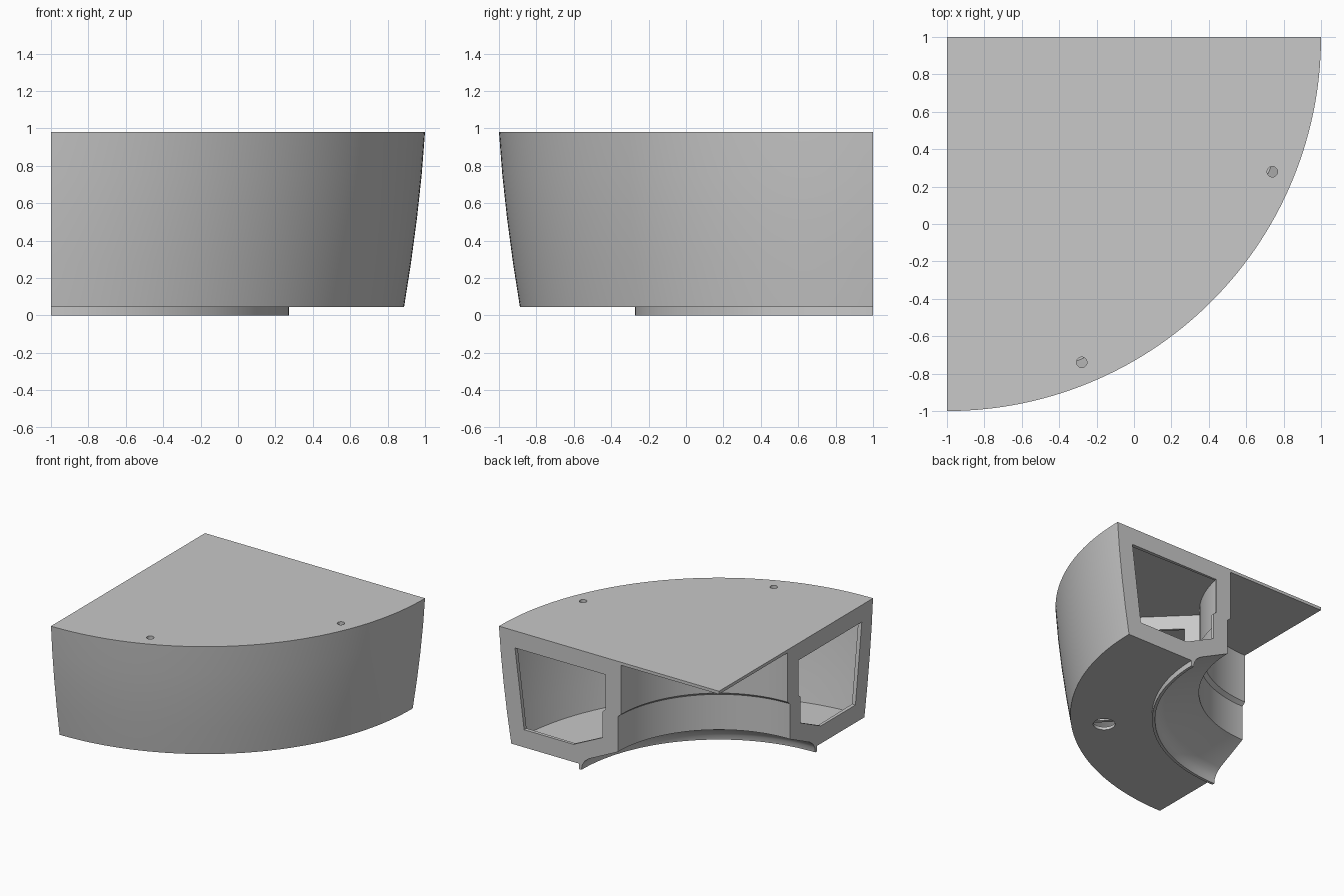
import bpy, bmesh
from math import radians, sin, cos, pi

if "Cube" in bpy.data.objects:
    bpy.data.objects.remove(bpy.data.objects["Cube"], do_unlink=True)

AXIS_X, AXIS_Y = -1.0, 1.0   # corner that the quarter ring turns about


def place(r, deg, z):
    a = radians(deg)
    return (AXIS_X + r * cos(a), AXIS_Y - r * sin(a), z)


def add_object(name, bm):
    bmesh.ops.recalc_face_normals(bm, faces=bm.faces)
    mesh = bpy.data.meshes.new(name)
    bm.to_mesh(mesh)
    bm.free()
    obj = bpy.data.objects.new(name, mesh)
    bpy.context.collection.objects.link(obj)
    return obj


def sweep(name, profile, start, end, steps):
    """Solid made by turning a closed (radius, height) profile about the corner."""
    bm = bmesh.new()
    rings = [[bm.verts.new(place(r, start + (end - start) * i / steps, z))
              for r, z in profile] for i in range(steps + 1)]
    n = len(profile)
    for a, b in zip(rings, rings[1:]):
        for j in range(n):
            k = (j + 1) % n
            if profile[j][0] or profile[k][0]:
                bm.faces.new((a[j], a[k], b[k], b[j]))
    bm.faces.new(rings[0])
    bm.faces.new(rings[-1])
    bmesh.ops.remove_doubles(bm, verts=bm.verts, dist=1e-5)
    return add_object(name, bm)


def drill(name, r, deg, radius, low, high):
    bm = bmesh.new()
    bmesh.ops.create_cone(bm, cap_ends=True, segments=32, radius1=radius,
                          radius2=radius, depth=high - low)
    bmesh.ops.translate(bm, verts=bm.verts, vec=place(r, deg, (low + high) / 2))
    return add_object(name, bm)


def cut(target, cutter):
    mod = target.modifiers.new("cut", 'BOOLEAN')
    mod.operation = 'DIFFERENCE'
    mod.solver = 'EXACT'
    mod.object = cutter
    bpy.context.view_layer.objects.active = target
    bpy.ops.object.modifier_apply(modifier=mod.name)
    bpy.data.objects.remove(cutter, do_unlink=True)


# Outer solid: quarter top plate, bowed front, bottom lip, flared inner wall
outer = [(1.888, .045), (1.925, .28), (1.957, .52), (1.982, .75), (2, .98)]
body_profile = outer + [(0, .98), (0, .955), (.89, .955), (.89, .55), (.92, .525),
                        (.92, .235), (1.18, .11), (1.22, .08), (1.245, .04),
                        (1.25, 0), (1.273, 0), (1.273, .045)]
body = sweep("quarter_ring_housing", body_profile, 0, 90, 60)

# Two hollow bays, leaving thin end plates and a middle rib
bay_profile = [(1.866, .07), (1.9, .28), (1.932, .52), (1.957, .75), (1.974, .955),
               (.915, .955), (.915, .555), (.945, .53), (.945, .255), (1.33, .07)]
for start, end in ((1, 44.5), (45.5, 89)):
    cut(body, sweep("bay_cutter", bay_profile, start, end, 29))

# Windows through the end plates and the rib
window = [(1.772, .19), (1.855, .84), (1.03, .84), (1.03, .555),
          (1.06, .53), (1.06, .315), (1.323, .19)]
for start, end in ((-1, 2), (44, 46), (88, 91)):
    cut(body, sweep("window_cutter", window, start, end, 1))

# Screw holes in the top and one cable hole in the floor
for deg in (22.5, 67.5):
    cut(body, drill("screw_hole_cutter", 1.883, deg, .028, .93, 1.05))
cut(body, drill("cable_hole_cutter", 1.64, 45, .083, -.05, .072))

# Plain grey material
grey = bpy.data.materials.new("plain_grey")
grey.use_nodes = True
colour = (.58, .58, .58, 1)
grey.diffuse_color = colour
grey.node_tree.nodes["Principled BSDF"].inputs["Base Color"].default_value = colour
body.data.materials.clear()
body.data.materials.append(grey)
for face in body.data.polygons:
    face.material_index = 0

bpy.ops.object.select_all(action='DESELECT')
body.select_set(True)
bpy.context.view_layer.objects.active = body
bpy.ops.object.shade_smooth_by_angle(angle=radians(25))
